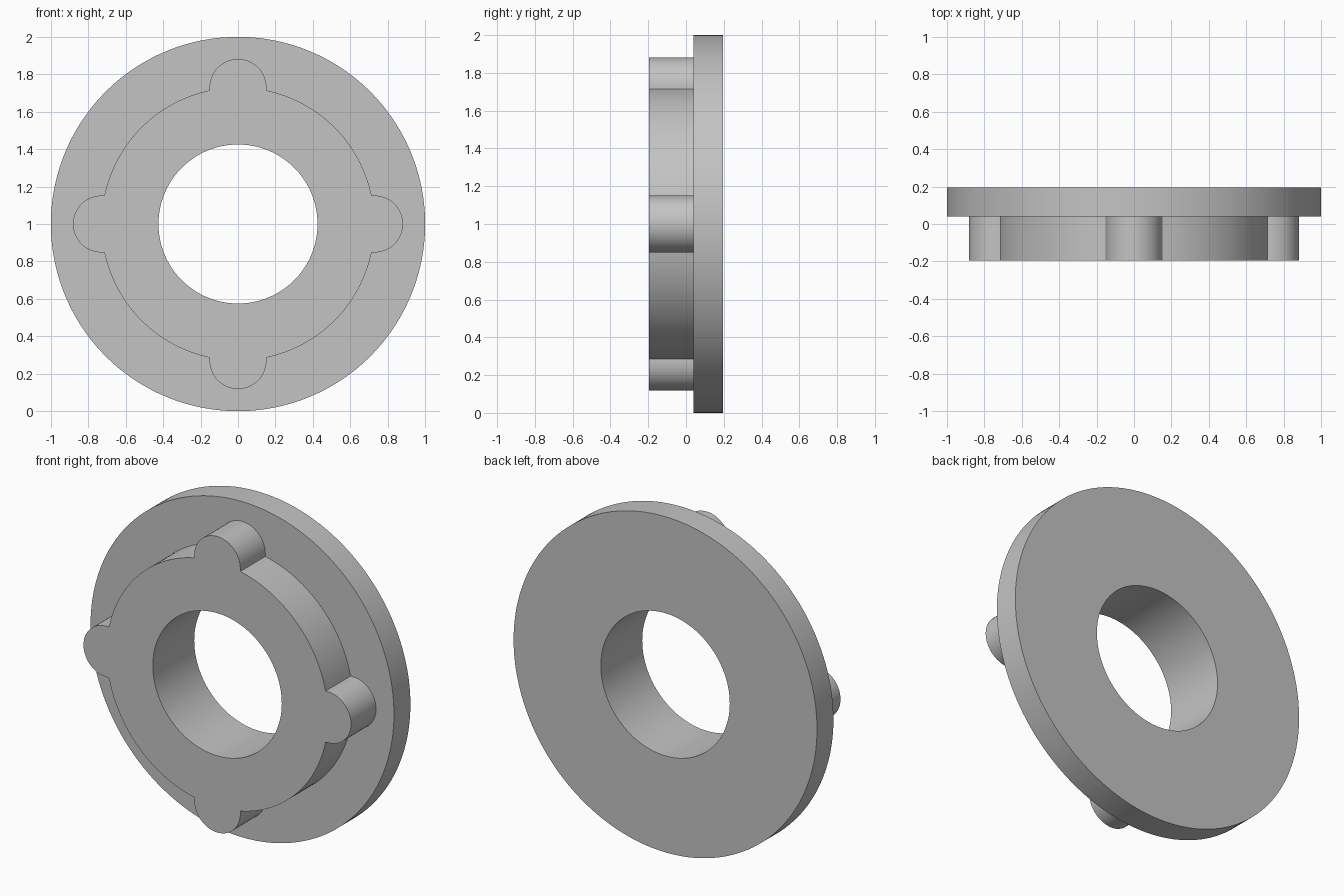
import bpy, bmesh, math

cube = bpy.data.objects.get("Cube")
if cube:
    bpy.data.objects.remove(cube, do_unlink=True)

# Main dimensions
FLANGE_R, HUB_R, BORE_R, LUG_R = 1.0, 0.73, 0.425, 0.152
FRONT, STEP, BACK = -0.195, 0.04, 0.195
LUG_STEPS, ARC_STEPS = 24, 28


def hub_outline():
    """Hub circle with four round lugs, as (angle, radius) pairs."""
    half = math.asin(LUG_R / HUB_R)
    points = []
    for quarter in range(4):
        start = quarter * math.pi / 2
        # rounded end of the lug, with straight sides down to the hub
        for i in range(LUG_STEPS + 1):
            t = -math.pi / 2 + math.pi * i / LUG_STEPS
            u, v = HUB_R + LUG_R * math.cos(t), LUG_R * math.sin(t)
            points.append((start + math.atan2(v, u), math.hypot(u, v)))
        # hub arc up to the next lug
        for i in range(ARC_STEPS + 1):
            a = half + (math.pi / 2 - 2 * half) * i / ARC_STEPS
            points.append((start + a, HUB_R))
    return points


outline = hub_outline()
angles = [a for a, r in outline]
hub = [r for a, r in outline]


def circle(radius):
    return [radius] * len(angles)


# Closed cross-section: bore, back face, rim, step, hub wall, front face
sections = [
    (circle(BORE_R), BACK),
    (circle(FLANGE_R), BACK),
    (circle(FLANGE_R), STEP),
    (hub, STEP),
    (hub, FRONT),
    (circle(BORE_R), FRONT),
]

bm = bmesh.new()
loops = [[bm.verts.new((r * math.cos(a), y, 1 + r * math.sin(a)))
          for a, r in zip(angles, radii)] for radii, y in sections]
count = len(angles)
for k, loop in enumerate(loops):
    following = loops[(k + 1) % len(loops)]
    for i in range(count):
        j = (i + 1) % count
        bm.faces.new((loop[i], loop[j], following[j], following[i]))

# Straight lug sides: drop the corner at the hub circle to the exact intersection
inset = math.sqrt(HUB_R ** 2 - LUG_R ** 2)
base = math.atan2(LUG_R, inset)
for loop in loops[3:5]:
    for quarter in range(4):
        for sign in (-1, 1):
            a = quarter * math.pi / 2 + sign * base
            for v in loop:
                dx = v.co.x - HUB_R * math.cos(a)
                dz = v.co.z - 1 - HUB_R * math.sin(a)
                if math.hypot(dx, dz) < 0.001:
                    v.co.x -= dx
                    v.co.z -= dz

bmesh.ops.remove_doubles(bm, verts=bm.verts, dist=0.00005)
bmesh.ops.recalc_face_normals(bm, faces=bm.faces)
mesh = bpy.data.meshes.new("flanged_ring")
bm.to_mesh(mesh)
bm.free()

# Plain grey finish
grey = bpy.data.materials.new("plain grey")
grey.use_nodes = True
colour = (0.55, 0.55, 0.55, 1)
grey.diffuse_color = colour
grey.node_tree.nodes["Principled BSDF"].inputs["Base Color"].default_value = colour
mesh.materials.append(grey)

ring = bpy.data.objects.new("flanged_ring", mesh)
bpy.context.collection.objects.link(ring)
bpy.ops.object.select_all(action="DESELECT")
ring.select_set(True)
bpy.context.view_layer.objects.active = ring
bpy.ops.object.shade_smooth_by_angle(angle=math.radians(30))
